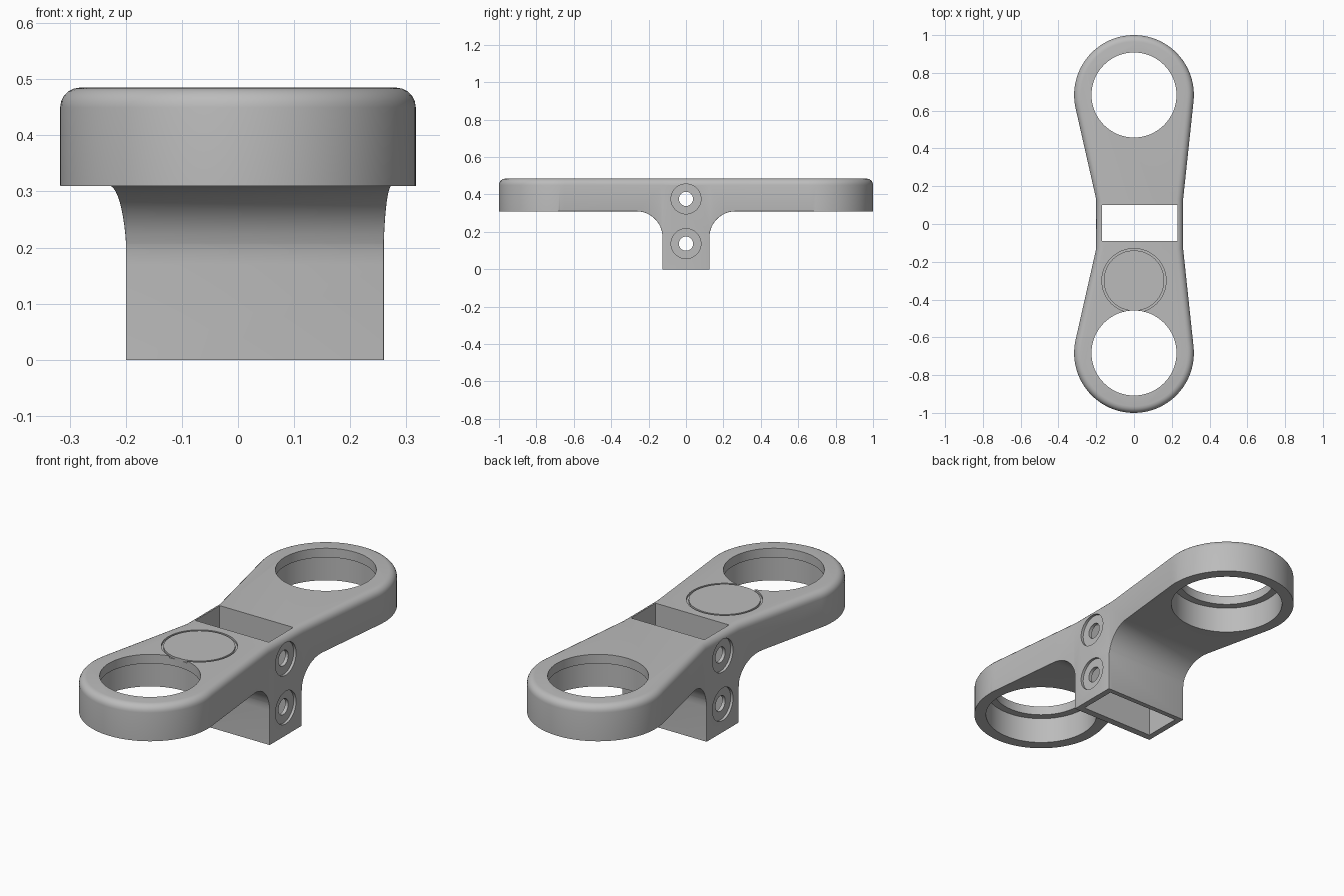
import bpy, bmesh
from math import sin, cos, pi, acos, atan2, hypot
from mathutils import Matrix, Vector

if "Cube" in bpy.data.objects:
    bpy.data.objects.remove(bpy.data.objects["Cube"])

TOP, UNDER = 0.485, 0.31          # arm heights
RING_Y, RING_R = 0.683, 0.317     # end rings
WAIST_Y, LEFT_X, RIGHT_X = 0.13, -0.2, 0.26
STEM_Y, FILLET = 0.125, 0.14

grey = bpy.data.materials.new("plain grey")
grey.use_nodes = True
grey.diffuse_color = (0.5, 0.5, 0.5, 1)
grey.node_tree.nodes["Principled BSDF"].inputs["Base Color"].default_value = grey.diffuse_color


def make_object(name, bm):
    bmesh.ops.recalc_face_normals(bm, faces=bm.faces)
    mesh = bpy.data.meshes.new(name)
    bm.to_mesh(mesh)
    bm.free()
    mesh.materials.append(grey)
    obj = bpy.data.objects.new(name, mesh)
    bpy.context.collection.objects.link(obj)
    return obj


def prism(points, shift):
    bm = bmesh.new()
    face = bm.faces.new([bm.verts.new(p) for p in points])
    grown = bmesh.ops.extrude_face_region(bm, geom=[face])["geom"]
    bmesh.ops.translate(bm, vec=shift, verts=[g for g in grown if isinstance(g, bmesh.types.BMVert)])
    return bm


def cylinder(name, radius, depth, centre, axis="Z", sides=64):
    bm = bmesh.new()
    bmesh.ops.create_cone(bm, cap_ends=True, segments=sides, radius1=radius, radius2=radius, depth=depth)
    turn = Matrix.Rotation(pi / 2, 4, "Y") if axis == "X" else Matrix()
    bmesh.ops.transform(bm, matrix=Matrix.Translation(centre) @ turn, verts=bm.verts)
    return make_object(name, bm)


def boolean(target, tool, operation="DIFFERENCE"):
    mod = target.modifiers.new("cut", "BOOLEAN")
    mod.operation, mod.solver, mod.object = operation, "EXACT", tool
    bpy.context.view_layer.objects.active = target
    bpy.ops.object.modifier_apply(modifier=mod.name)
    bpy.data.objects.remove(tool)


# Plan outline: two end rings joined to a narrow waist by tangent lines
def tangent_angle(x, side):
    dx, dy = x, WAIST_Y - RING_Y
    return atan2(dy, dx) + side * acos(RING_R / hypot(dx, dy))


start = tangent_angle(RIGHT_X, 1)
end = tangent_angle(LEFT_X, -1) + 2 * pi
steps = 48
arc = [start + (end - start) * i / steps for i in range(steps + 1)]
back = [(RIGHT_X, WAIST_Y)]
back += [(RING_R * cos(a), RING_Y + RING_R * sin(a)) for a in arc]
back += [(LEFT_X, WAIST_Y)]
outline = back + [(x, -y) for x, y in reversed(back)]
bm = prism([(x, y, 0) for x, y in outline], (0, 0, TOP))
rim = [e for e in bm.edges if all(v.co.z > TOP - 0.001 for v in e.verts)]
bmesh.ops.bevel(bm, geom=rim, offset=0.035, segments=5, profile=0.5, affect="EDGES")
body = make_object("twin_ring_bracket", bm)

# Side profile: arms flowing into the stem through round fillets
quarter = [pi / 2 * i / 12 for i in range(13)]
half = [(STEM_Y, -0.1)]
half += [(STEM_Y + FILLET * (1 - cos(a)), UNDER - FILLET * (1 - sin(a))) for a in quarter]
half += [(1.2, UNDER), (1.2, 0.6)]
half[0] = (STEM_Y, 0)
profile = half + [(-y, z) for y, z in reversed(half)]
side = make_object("side_profile", prism([(-0.6, y, z) for y, z in profile], (1.2, 0, 0)))
boolean(body, side, "INTERSECT")

# Soften the lower edges of the arms and the stem corners
bm = bmesh.new()
bm.from_mesh(body.data)
soft = []
for e in bm.edges:
    mid = (e.verts[0].co + e.verts[1].co) / 2
    if (len(e.link_faces) == 2 and e.calc_face_angle() > 1 and 0.01 < mid.z < 0.4
            and STEM_Y - 0.01 < abs(mid.y) < RING_Y):
        soft.append(e)
bmesh.ops.bevel(bm, geom=soft, offset=0.018, segments=4, profile=0.5, affect="EDGES", clamp_overlap=True)
bm.to_mesh(body.data)
bm.free()

# Stepped bores through the end rings
for y in (-RING_Y, RING_Y):
    boolean(body, cylinder("ring_hole", 0.225, 1, (0, y, 0.4)))
    boolean(body, cylinder("ring_bore", 0.262, 0.4, (0, y, TOP - 0.045 - 0.2)))

# Rectangular slot down the stem
bm = bmesh.new()
bmesh.ops.create_cube(bm, size=1)
bmesh.ops.scale(bm, vec=(0.4, 0.19, 2), verts=bm.verts)
bmesh.ops.translate(bm, vec=(0.03, 0.005, 0), verts=bm.verts)
boolean(body, make_object("slot", bm))

# Cross holes with shallow round recesses on both sides
for z in (0.137, 0.376):
    boolean(body, cylinder("cross_hole", 0.038, 1, (0, 0, z), "X", 32))
    for x in (LEFT_X, RIGHT_X):
        boolean(body, cylinder("recess", 0.08, 0.026, (x, 0, z), "X", 48))

# Thin round groove on the front arm
groove = cylinder("groove", 0.17, 0.02, (0, -0.3, TOP))
boolean(groove, cylinder("groove_core", 0.16, 0.1, (0, -0.3, TOP)))
boolean(body, groove)

bpy.ops.object.select_all(action="DESELECT")
body.select_set(True)
bpy.context.view_layer.objects.active = body
bpy.ops.object.shade_smooth_by_angle(angle=0.5)
